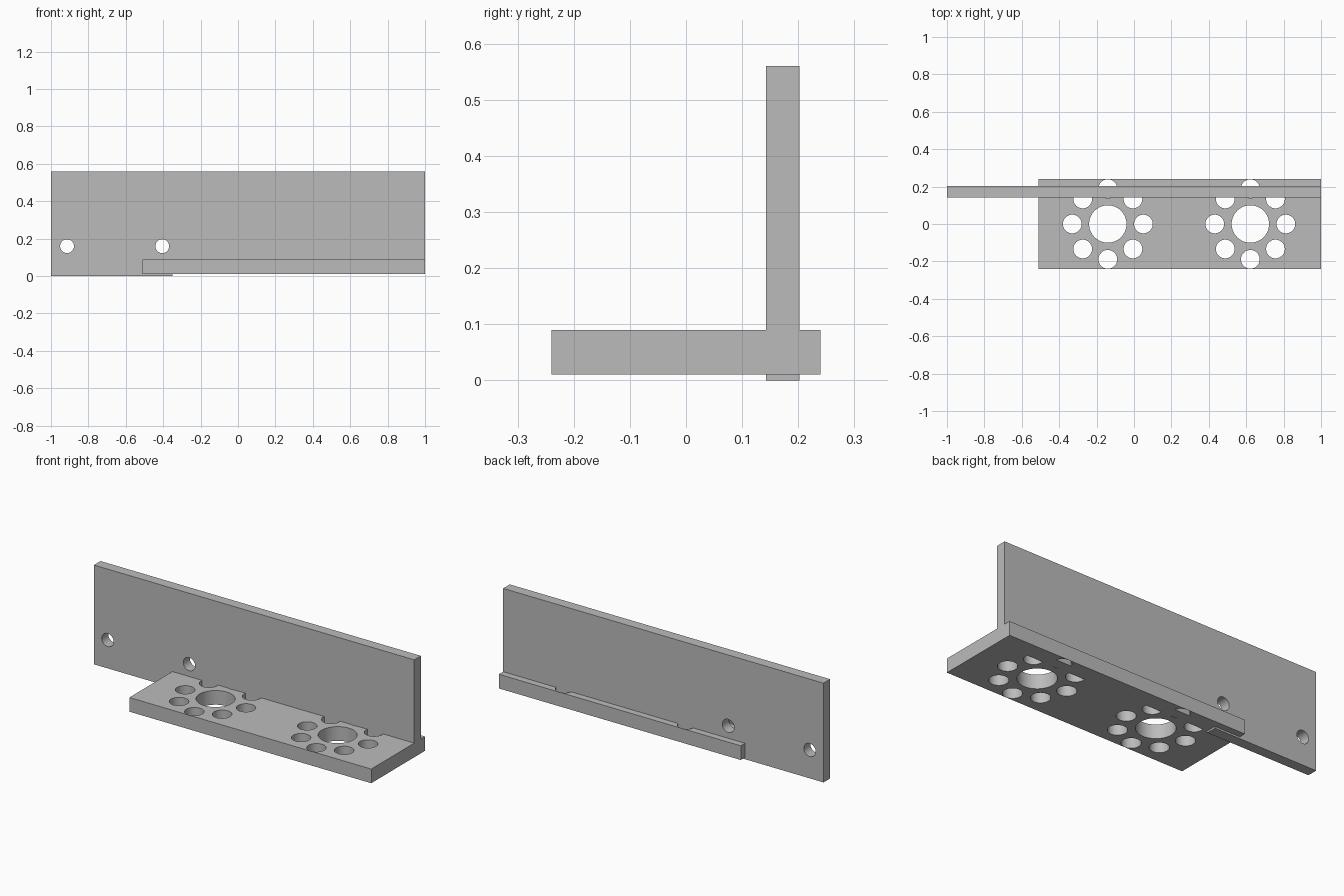
import bpy, bmesh
from math import pi, cos, sin
from mathutils import Matrix, Vector

cube = bpy.data.objects.get("Cube")
if cube:
    bpy.data.objects.remove(cube, do_unlink=True)

grey = bpy.data.materials.new("plain grey")
grey.use_nodes = True
colour = (0.5, 0.5, 0.5, 1)
grey.diffuse_color = colour
grey.node_tree.nodes["Principled BSDF"].inputs["Base Color"].default_value = colour


def finish(bm, name):
    bmesh.ops.recalc_face_normals(bm, faces=bm.faces)
    mesh = bpy.data.meshes.new(name)
    bm.to_mesh(mesh)
    bm.free()
    ob = bpy.data.objects.new(name, mesh)
    mesh.materials.append(grey)
    bpy.context.collection.objects.link(ob)
    return ob


def plate(name, outline, y0, y1):
    """Extrude an (x, z) outline from y0 to y1."""
    bm = bmesh.new()
    face = bm.faces.new([bm.verts.new((x, y0, z)) for x, z in outline])
    new = bmesh.ops.extrude_face_region(bm, geom=[face])["geom"]
    verts = [v for v in new if isinstance(v, bmesh.types.BMVert)]
    bmesh.ops.translate(bm, verts=verts, vec=(0, y1 - y0, 0))
    return finish(bm, name)


def drill(ob, holes, turn):
    """Cut round holes, given as (centre, radius), along the turned z axis."""
    bm = bmesh.new()
    for centre, radius in holes:
        bmesh.ops.create_cone(bm, cap_ends=True, segments=48, radius1=radius,
                              radius2=radius, depth=0.4,
                              matrix=Matrix.Translation(centre) @ turn)
    cutter = finish(bm, "hole_cutter")
    cutter.hide_render = True
    mod = ob.modifiers.new("holes", "BOOLEAN")
    mod.operation, mod.solver, mod.object = "DIFFERENCE", "EXACT", cutter
    bpy.ops.object.select_all(action="DESELECT")
    ob.select_set(True)
    bpy.context.view_layer.objects.active = ob
    bpy.ops.object.modifier_apply(modifier=mod.name)
    bpy.data.objects.remove(cutter, do_unlink=True)
    bpy.ops.object.shade_smooth_by_angle(angle=pi / 6)


# Base plate with two rosettes of holes
base = plate("base_plate", [(-0.51, 0.01), (1, 0.01), (1, 0.09), (-0.51, 0.09)],
             -0.24, 0.24)
holes = []
for cx in (-0.14, 0.622):
    holes.append((Vector((cx, 0, 0.05)), 0.1))
    for i in range(8):
        a = i * pi / 4
        holes.append((Vector((cx + 0.19 * cos(a), 0.189 * sin(a), 0.05)), 0.05))
drill(base, holes, Matrix.Identity(4))

# Upright plate, with a shallow step along its lower edge and two bolt holes
wall = plate("upright_plate", [(-1, 0), (-0.35, 0), (-0.35, 0.01), (1, 0.01),
                               (1, 0.56), (-1, 0.56)], 0.143, 0.202)
drill(wall, [(Vector((x, 0.17, 0.16)), 0.037) for x in (-0.914, -0.405)],
      Matrix.Rotation(pi / 2, 4, "X"))
